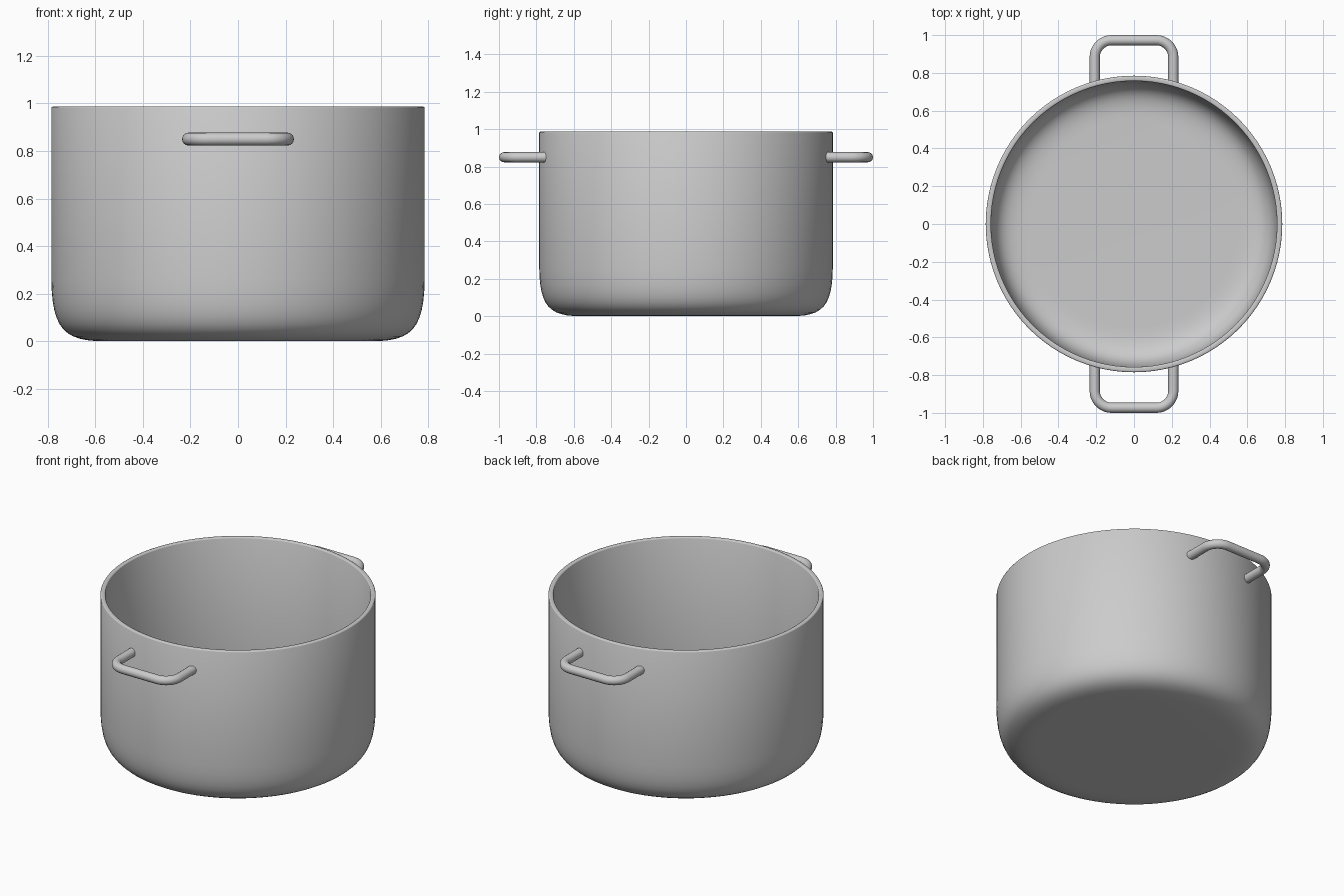
import bpy, bmesh, math
from mathutils import Vector

if "Cube" in bpy.data.objects:
    bpy.data.objects.remove(bpy.data.objects["Cube"])

R, H, T = 0.785, 0.987, 0.028   # outer radius, height, wall thickness
SEG = 96


def finish(obj, angle=40):
    bpy.ops.object.select_all(action='DESELECT')
    obj.select_set(True)
    bpy.context.view_layer.objects.active = obj
    bpy.ops.object.shade_smooth_by_angle(angle=math.radians(angle))


def bezier(a, b, c, d, n):
    a, b, c, d = map(Vector, (a, b, c, d))
    return [a * (1 - t) ** 3 + b * 3 * t * (1 - t) ** 2 + c * 3 * t * t * (1 - t) + d * t ** 3
            for t in (i / n for i in range(n + 1))]


def lathe(name, profile):
    bm = bmesh.new()
    rings = []
    for r, z in profile:
        if r < 1e-6:
            rings.append([bm.verts.new((0, 0, z))])
        else:
            rings.append([bm.verts.new((r * math.cos(2 * math.pi * i / SEG),
                                        r * math.sin(2 * math.pi * i / SEG), z)) for i in range(SEG)])
    for a, b in zip(rings, rings[1:]):
        for i in range(SEG):
            j = (i + 1) % SEG
            quad = [a[i % len(a)], a[j % len(a)], b[j % len(b)], b[i % len(b)]]
            bm.faces.new(list(dict.fromkeys(quad)))
    bmesh.ops.recalc_face_normals(bm, faces=bm.faces)
    mesh = bpy.data.meshes.new(name)
    bm.to_mesh(mesh)
    bm.free()
    obj = bpy.data.objects.new(name, mesh)
    bpy.context.collection.objects.link(obj)
    finish(obj)
    return obj


# Pot: outer wall with soft bottom corner, small rounded rim, inner wall
outer = bezier((0.56, 0), (0.73, 0.0), (R - 0.003, 0.05), (R, 0.26), 12)
b = 0.006
rim = [(R, H - b), (R - 0.002, H - 0.002), (R - b, H),
       (R - T + b, H), (R - T + 0.002, H - 0.002), (R - T, H - b)]
inner = bezier((R - T, 0.27), (R - T - 0.003, 0.08), (0.71, T), (0.55, T), 12)
lathe("pot_body", [(0, 0)] + [tuple(p) for p in outer] + rim + [tuple(p) for p in inner] + [(0, T)])


# Handles: round bar bent into a U with rounded corners
def handle(name, side):
    hx, y0, y1, z, cr, n = 0.208, 0.742, 0.973, 0.85, 0.09, 10
    right = [(hx, y0)] + [(hx - cr + cr * math.cos(t), y1 - cr + cr * math.sin(t))
                          for t in (math.pi / 2 * i / n for i in range(n + 1))]
    path = right + [(-x, y) for x, y in reversed(right)]
    curve = bpy.data.curves.new(name, 'CURVE')
    curve.dimensions = '3D'
    curve.bevel_depth = 0.027
    curve.bevel_resolution = 6
    curve.use_fill_caps = True
    spline = curve.splines.new('POLY')
    spline.points.add(len(path) - 1)
    for p, (x, y) in zip(spline.points, path):
        p.co = (x * side, y * side, z, 1)
    obj = bpy.data.objects.new(name, curve)
    bpy.context.collection.objects.link(obj)
    bpy.ops.object.select_all(action='DESELECT')
    obj.select_set(True)
    bpy.context.view_layer.objects.active = obj
    bpy.ops.object.convert(target='MESH')
    finish(bpy.context.view_layer.objects.active)


handle("back_handle", 1)
handle("front_handle", -1)
